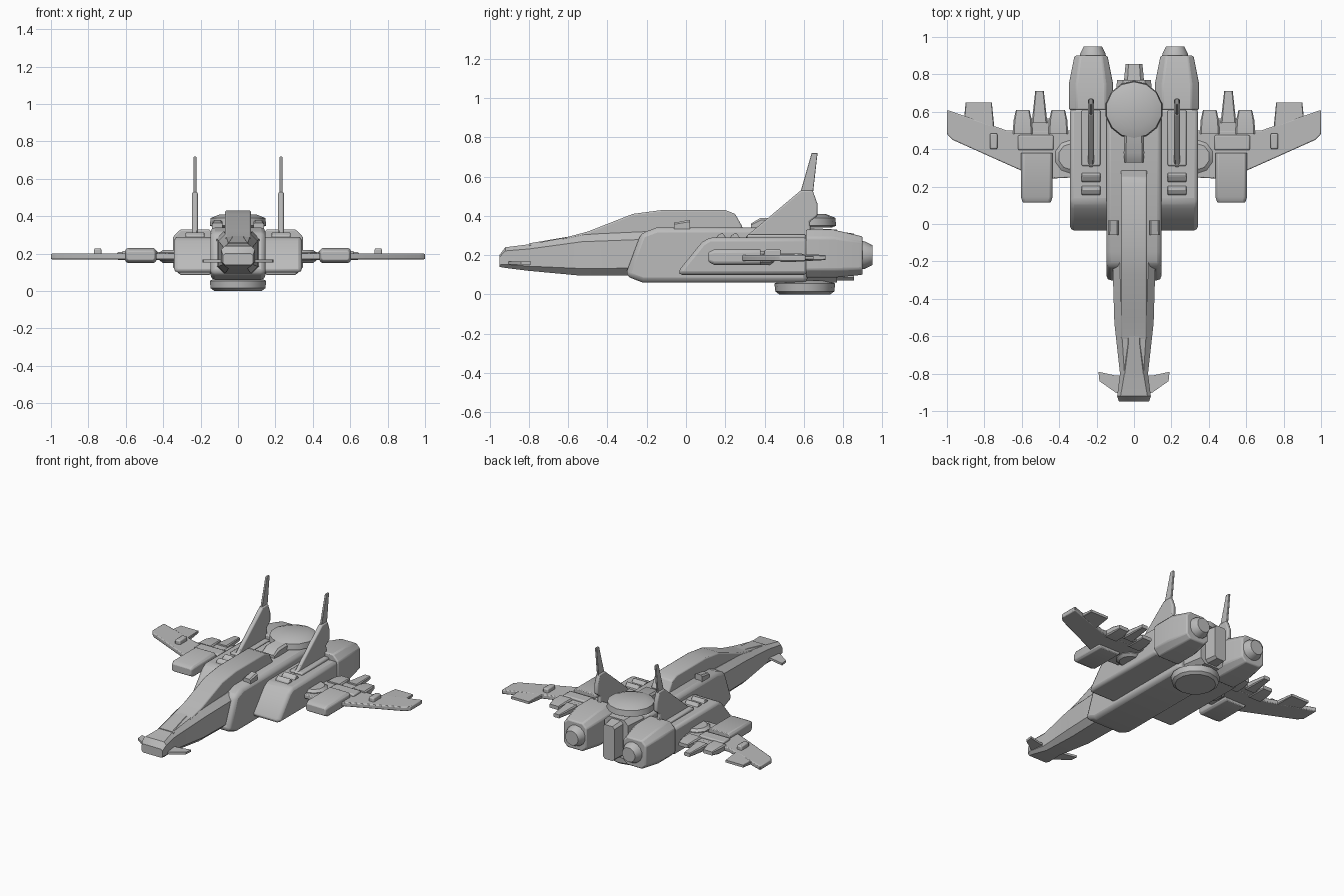
import bpy, bmesh, math
from collections import namedtuple

cube = bpy.data.objects.get("Cube")
if cube:
    bpy.data.objects.remove(cube, do_unlink=True)

grey = bpy.data.materials.new("hull grey")
grey.use_nodes = True
grey.diffuse_color = (.5, .5, .5, 1)
grey.node_tree.nodes["Principled BSDF"].inputs["Base Color"].default_value = grey.diffuse_color

# Shared levels and stations of the airframe
keel, deck = .06, .34
pod_floor, pod_roof, pod_end = .1, .29, .62
wing_low, wing_high, wing_rear = .17, .2, .5
hull_half, canopy_half, fin_x = .147, .07, .23

Section = namedtuple("Section", "y half low high")


def finish(name, rings, mirror=False, bevel=0):
    """Skin a list of equal rings, cap the ends, and optionally bevel and mirror."""
    bm = bmesh.new()
    loops = [[bm.verts.new(point) for point in ring] for ring in rings]
    for near, far in zip(loops, loops[1:]):
        for i in range(len(near)):
            bm.faces.new((near[i - 1], near[i], far[i], far[i - 1]))
    bm.faces.new(loops[0])
    bm.faces.new(loops[-1])
    bmesh.ops.recalc_face_normals(bm, faces=bm.faces)
    mesh = bpy.data.meshes.new(name)
    bm.to_mesh(mesh)
    bm.free()
    mesh.materials.append(grey)
    part = bpy.data.objects.new(name, mesh)
    bpy.context.collection.objects.link(part)
    bpy.ops.object.select_all(action="DESELECT")
    part.select_set(True)
    bpy.context.view_layer.objects.active = part
    bpy.ops.object.shade_smooth_by_angle(angle=math.radians(32))
    if bevel:
        soften = part.modifiers.new("soft edges", "BEVEL")
        soften.width, soften.segments, soften.limit_method = bevel, 2, "ANGLE"
    if mirror:
        part.modifiers.new("both sides", "MIRROR")


def loft(name, *sections, x=0, mirror=False, bevel=0):
    """Join chamfered rectangular sections from front to back."""
    rings = []
    for y, half, low, high in sections:
        cut = min(half, (high - low) / 2) * .35
        right = [(half - cut, low), (half, low + cut), (half, high - cut), (half - cut, high)]
        left = [(-u, z) for u, z in reversed(right)]
        rings.append([(x + u, y, z) for u, z in right + left])
    finish(name, rings, mirror, bevel)


def plate(name, outline, low, high, mirror=True, bevel=0):
    """Plan outline in x and y, raised between two heights."""
    finish(name, [[(x, y, z) for x, y in outline] for z in (low, high)], mirror, bevel)


def slab(name, outline, x=0, half=0, mirror=False, bevel=0):
    """Side outline in y and z, extruded across x."""
    finish(name, [[(u, y, z) for y, z in outline] for u in (x - half, x + half)], mirror, bevel)


def box(name, x, y, half, length, low, high):
    """Softened mirrored block that starts at y."""
    back = y + length
    plate(name, [(x - half, y), (x + half, y), (x + half, back), (x - half, back)],
          low, high, bevel=.008)


def turned(name, x, y, z, profile, upright=True, mirror=False, sides=14):
    """Round part from (distance along the axis, radius) pairs."""
    angles = [math.tau * (i + .5) / sides for i in range(sides)]
    rings = []
    for along, radius in profile:
        circle = [(radius * math.cos(a), radius * math.sin(a)) for a in angles]
        rings.append([(x + u, y + v, z + along) if upright else (x + u, y + along, z + v)
                      for u, v in circle])
    finish(name, rings, mirror)


# Nose and central body
loft("nose",
     Section(y=-.95, half=.08, low=.14, high=.2),
     Section(y=-.92, half=.09, low=.135, high=.24),
     Section(y=-.8, half=.075, low=.12, high=.255),
     Section(y=-.53, half=.105, low=.095, high=.305),
     Section(y=-.2, half=.115, low=.095, high=.32))
loft("windshield",
     Section(y=-.8, half=.06, low=.2, high=.26),
     Section(y=-.64, half=.045, low=.2, high=.287),
     Section(y=-.5, half=.045, low=.2, high=.31))
plate("nose_winglets", [(0, -.93), (.1, -.9), (.185, -.84), (.19, -.79), (.1, -.81), (0, -.81)],
      low=.153, high=.168)
slab("centre_body", [(-.31, .095), (-.22, keel), (pod_end, keel), (pod_end, deck),
                     (-.15, deck), (-.23, .31)], half=hull_half, bevel=.025)
slab("spine_canopy", [(-.65, .28), (-.5, .32), (-.27, .41), (-.12, .43), (.2, .43),
                      (.25, .41), (.29, deck), (.2, .3)], half=canopy_half, bevel=.008)
loft("tail_body",
     Section(y=.6, half=.11, low=keel, high=deck),
     Section(y=.77, half=.09, low=keel, high=.33))
loft("tail_block",
     Section(y=.7, half=.06, low=.07, high=.33),
     Section(y=.855, half=.045, low=.07, high=.31))
loft("shoulder_blisters",
     Section(y=-.06, half=.028, low=.32, high=.365),
     Section(y=.02, half=.028, low=.32, high=.38), x=.11, mirror=True)

# Sensor discs above and below
turned("upper_sensor_disc", x=0, y=.61, z=deck,
       profile=[(0, .13), (.01, .155), (.05, .15), (.07, .1)])
turned("lower_sensor_disc", x=0, y=.605, z=0,
       profile=[(0, .13), (.015, .15), (.055, .155), (.07, .12)])
loft("sensor_arm",
     Section(y=.33, half=.05, low=.32, high=.36),
     Section(y=.38, half=.055, low=.32, high=.39),
     Section(y=.58, half=.05, low=.32, high=.39))

# Side pods, engines and nozzles
slab("side_pods", [(-.04, pod_floor), (pod_end, pod_floor), (pod_end, pod_roof),
                   (.12, pod_roof), (.08, .265), (-.03, .13)],
     x=fin_x, half=.112, mirror=True, bevel=.03)
loft("engines",
     Section(y=.61, half=.118, low=.085, high=.33),
     Section(y=.75, half=.118, low=.085, high=.33),
     Section(y=.9, half=.088, low=.1, high=.295), x=fin_x, mirror=True, bevel=.008)
turned("engine_nozzles", x=.22, y=.9, z=.2, upright=False, mirror=True,
       profile=[(-.02, .073), (.01, .07), (.05, .05)])
for label, y in (("front", .15), ("rear", .22)):
    slab(label + "_pod_vents", [(y, pod_roof - .01), (y + .06, pod_roof - .01),
                                (y + .035, pod_roof + .025), (y + .01, pod_roof + .01)],
         x=fin_x, half=.05, mirror=True, bevel=.004)

# Tail fins
box("fin_bases", x=fin_x, y=.31, half=.05, length=.3, low=pod_roof - .01, high=pod_roof + .015)
slab("fin_lower", [(.3, pod_roof), (.64, pod_roof), (.63, .37), (.67, .4), (.67, .46),
                   (.645, .53), (.585, .53)], x=fin_x, half=.015, mirror=True, bevel=.008)
slab("fin_upper", [(.58, .51), (.645, .5), (.67, .72), (.64, .72)],
     x=fin_x, half=.007, mirror=True, bevel=.003)

# Wings with their fittings
plate("wings", [(.3, .25), (.5, .24), (.68, .32), (.97, .45), (1, .48), (1, .61),
                (.68, wing_rear), (.3, wing_rear)], wing_low, wing_high, bevel=.006)
turned("wing_roots", x=.335, y=.36, z=.15, mirror=True, sides=10,
       profile=[(0, .07), (.015, .09), (.055, .09), (.07, .07)])
loft("wing_pods",
     Section(y=.115, half=.075, low=.165, high=.215),
     Section(y=.145, half=.085, low=.15, high=.23),
     Section(y=.38, half=.085, low=.15, high=.23), x=.52, mirror=True, bevel=.005)
box("wing_panels", x=.525, y=.395, half=.095, length=.08, low=wing_low, high=.215)
box("wing_lights", x=.75, y=.4, half=.02, length=.085, low=wing_low, high=.228)
for label, x in (("inner", .405), ("outer", .595)):
    loft(label + "_flap_blocks",
         Section(y=.48, half=.052, low=.165, high=.21),
         Section(y=.55, half=.05, low=.165, high=.21),
         Section(y=.61, half=.036, low=.175, high=wing_high), x=x, mirror=True)
box("flap_bridges", x=.5, y=.49, half=.1, length=.075, low=wing_low, high=wing_high)
loft("wing_spikes",
     Section(y=.54, half=.042, low=.165, high=.21),
     Section(y=.71, half=.023, low=.175, high=wing_high), x=.505, mirror=True)
loft("wingtip_flaps",
     Section(y=.52, half=.083, low=wing_low, high=wing_high),
     Section(y=.65, half=.07, low=.178, high=.195), x=.83, mirror=True)
